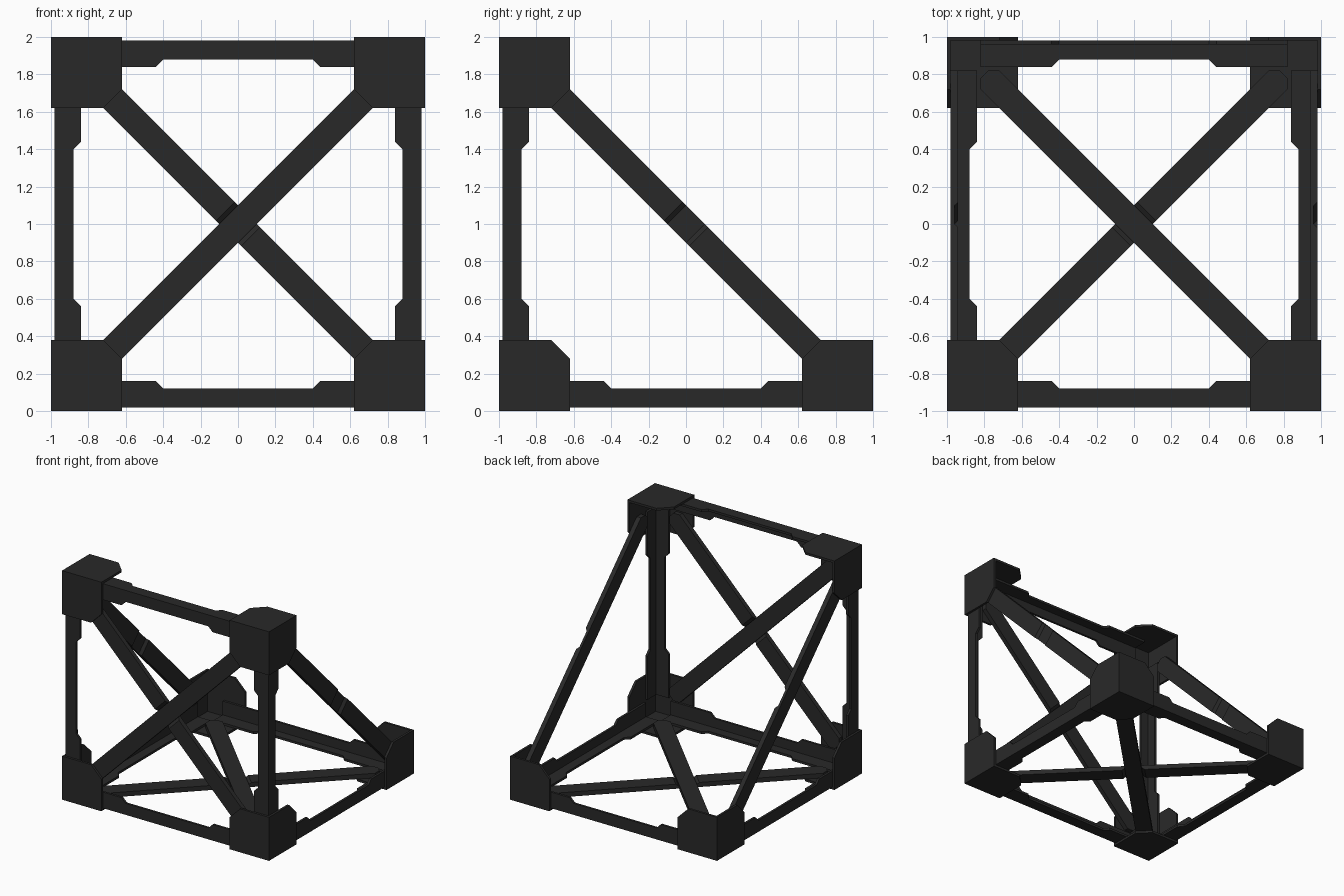
import bpy, bmesh
from mathutils import Vector as V

if "Cube" in bpy.data.objects:
    bpy.data.objects.remove(bpy.data.objects["Cube"])

T = 0.02                      # sheet thickness
X, Y, Z = V((1, 0, 0)), V((0, 1, 0)), V((0, 0, 1))

steel = bpy.data.materials.new("dark_steel")
steel.diffuse_color = (0.022, 0.022, 0.022, 1)
steel.use_nodes = True
steel.node_tree.nodes["Principled BSDF"].inputs["Base Color"].default_value = steel.diffuse_color


def build(name, lofts):
    """Each loft is a list of equal-sized closed sections, skinned and capped."""
    bm = bmesh.new()
    for sections in lofts:
        rings = [[bm.verts.new(p) for p in s] for s in sections]
        n = len(rings[0])
        for a, b in zip(rings, rings[1:]):
            for i in range(n):
                j = (i + 1) % n
                bm.faces.new((a[i], a[j], b[j], b[i]))
        bm.faces.new(rings[0])
        bm.faces.new(rings[-1])
    bmesh.ops.recalc_face_normals(bm, faces=bm.faces)
    me = bpy.data.meshes.new(name)
    bm.to_mesh(me)
    bm.free()
    me.materials.append(steel)
    ob = bpy.data.objects.new(name, me)
    bpy.context.collection.objects.link(ob)


def corner(name, sx, sy, z):
    """Three chamfered gusset plates meeting at an outer corner."""
    c = V((sx, sy, z))
    dx, dy, dz = -sx * X, -sy * Y, (Z if z == 0 else -Z)
    lofts = []
    for n, u, v, a, b in ((dz, dx, dy, 0, 0), (dy, dx, dz, 0, T), (dx, dy, dz, T, T)):
        outline = [(a, b), (.38, b), (.38, .28), (.28, .38), (a, .38)]
        lofts.append([[c + n * d + u * p + v * q for p, q in outline] for d in (0, T)])
    build(name, lofts)


def angle_beam(name, o, u, v, w):
    """L-section beam, wider near its ends; o is the middle of the outer edge."""
    sections = []
    for s, k in ((-.82, .14), (-.44, .14), (-.40, .10), (.40, .10), (.44, .14), (.82, .14)):
        ell = [(0, 0), (k, 0), (k, T), (T, T), (T, k), (0, k)]
        sections.append([o + u * s + v * p + w * q for p, q in ell])
    build(name, [sections])


def brace(name, o, u, v, w):
    """Flat diagonal bar with clipped ends and a half-lap notch on its w side."""
    u, v = u.normalized(), v.normalized()
    half = [(1.131, .028, 2 * T), (1.089, .07, 2 * T), (.095, .07, 2 * T), (.07, .07, T)]
    stations = [(-s, h, d) for s, h, d in half] + half[::-1]
    build(name, [[[o + u * s + v * p + w * q
                   for p, q in ((-h, 0), (h, 0), (h, d), (-h, d))]
                  for s, h, d in stations]])


# corner gussets
for sx, side in ((-1, "left"), (1, "right")):
    corner(f"corner_front_bottom_{side}", sx, -1, 0)
    corner(f"corner_back_bottom_{side}", sx, 1, 0)
    corner(f"corner_front_top_{side}", sx, -1, 2)
    # side and upright beams
    angle_beam(f"beam_bottom_{side}", V((sx * .98, 0, T)), Y, -sx * X, Z)
    angle_beam(f"beam_upright_{side}", V((sx * .98, -.98, 1)), Z, -sx * X, Y)
    # sloping side brace, notched on its +x face
    brace(f"brace_side_{side}", V((.94 if sx > 0 else -.98, 0, 1)), Y - Z, Y + Z, X)

# cross beams
angle_beam("beam_bottom_front", V((0, -.98, T)), X, Y, Z)
angle_beam("beam_bottom_back", V((0, .98, T)), X, -Y, Z)
angle_beam("beam_top_front", V((0, -.98, 1.98)), X, Y, -Z)

# crossed braces, half-lapped
brace("brace_front_falling", V((0, -.94, 1)), X - Z, X + Z, -Y)
brace("brace_front_rising", V((0, -.98, 1)), X + Z, X - Z, Y)
brace("brace_bottom_lower", V((0, 0, .02)), X + Y, X - Y, Z)
brace("brace_bottom_upper", V((0, 0, .06)), X - Y, X + Y, -Z)
